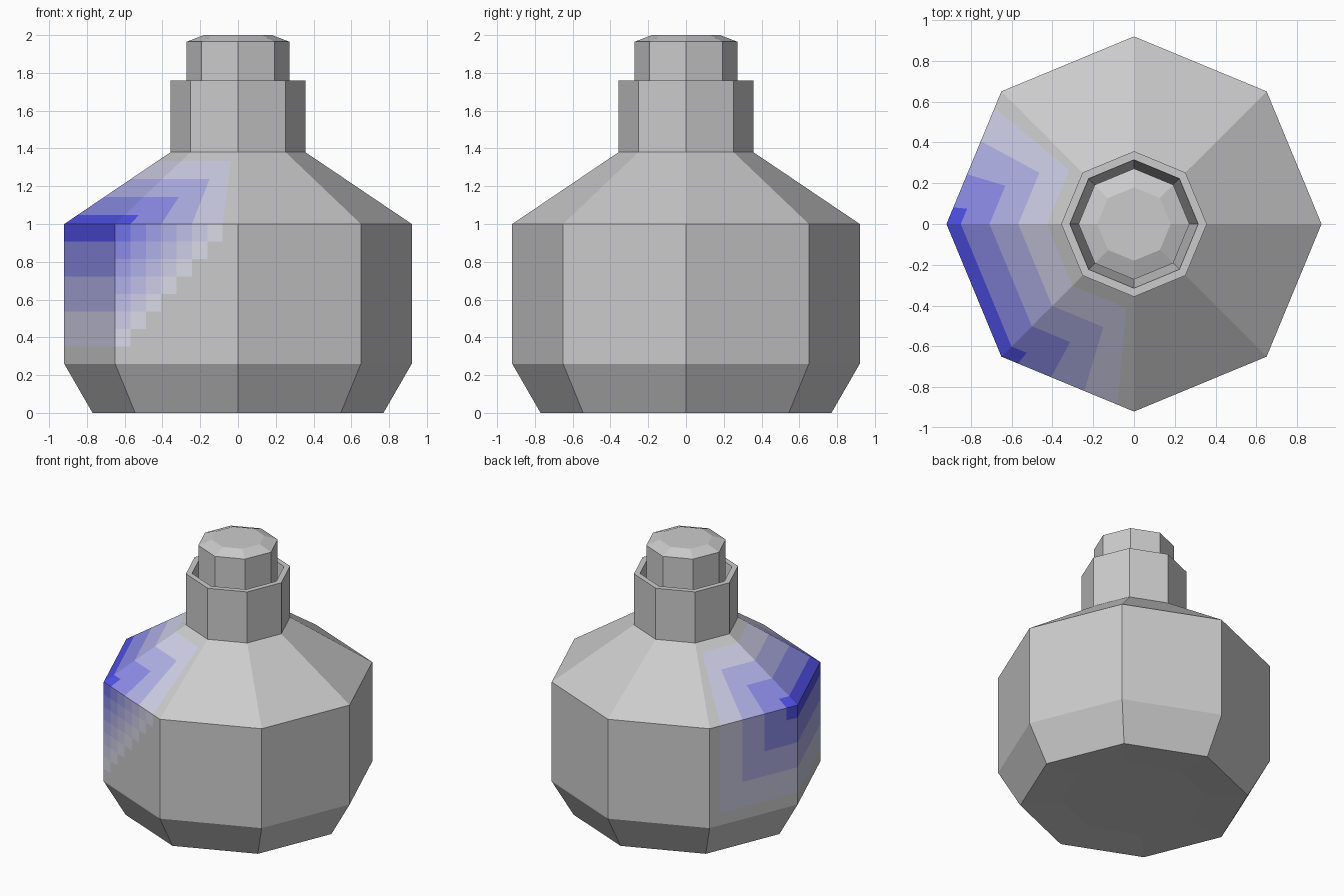
import bpy
import math
from mathutils import Vector

if "Cube" in bpy.data.objects:
    bpy.data.objects.remove(bpy.data.objects["Cube"])

SIDES = 8


def ring_point(r, z, i):
    a = 2 * math.pi * i / SIDES
    return Vector((r * math.cos(a), r * math.sin(a), z))


def make_object(name, verts, faces):
    mesh = bpy.data.meshes.new(name)
    mesh.from_pydata(verts, [], faces)
    obj = bpy.data.objects.new(name, mesh)
    bpy.context.collection.objects.link(obj)
    return obj


def lathe(name, profile, skip=()):
    """Eight-sided solid from a bottom-to-top profile, capped at both ends."""
    verts = [ring_point(r, z, i) for r, z in profile for i in range(SIDES)]
    faces = []
    for k in range(len(profile) - 1):
        for i in range(SIDES):
            if (k, i) not in skip:
                j = (i + 1) % SIDES
                a, b = k * SIDES, (k + 1) * SIDES
                faces.append((a + i, a + j, b + j, b + i))
    faces.append(tuple(reversed(range(SIDES))))
    top = (len(profile) - 1) * SIDES
    faces.append(tuple(range(top, top + SIDES)))
    return make_object(name, verts, faces)


# Bottle: shallow base dish, foot, belly, shoulder, neck, rim and inner neck
profile = [(0.49, 0.015), (0.77, 0.0), (0.92, 0.26), (0.92, 1.0),
           (0.357, 1.38), (0.357, 1.76), (0.315, 1.76), (0.272, 1.45)]
BELLY, SHOULDER = 2, 3
glazed = [(k, i) for k in (BELLY, SHOULDER) for i in (3, 4, 5)]
lathe("bottle", profile, skip=glazed)

# Stopper with a bevelled top
lathe("stopper", [(0.272, 1.45), (0.272, 1.965), (0.18, 2.0)])

# Blue glaze: the left panels, fading to grey in steps from the shoulder edge
N, SHADES = 8, 9
verts, faces, shades = [], [], []
for k, i in glazed:
    (r0, z0), (r1, z1) = profile[k], profile[k + 1]
    base = len(verts)
    for v in range(N + 1):
        for u in range(N + 1):
            low = ring_point(r0, z0, i).lerp(ring_point(r0, z0, i + 1), u / N)
            high = ring_point(r1, z1, i).lerp(ring_point(r1, z1, i + 1), u / N)
            verts.append(low.lerp(high, v / N))
    for v in range(N):
        for u in range(N):
            a = base + v * (N + 1) + u
            faces.append((a, a + 1, a + N + 2, a + N + 1))
            s, t = (u + 0.5) / N, (v + 0.5) / N
            side = {3: 1 - s, 4: 0, 5: s}[i]
            drop = 1 - t if k == BELLY else t
            if (k, i) == (BELLY, 5):
                w = max(0, 1 - side - drop)
            else:
                w = 1 - max(side, drop)
            shades.append(round(w * (SHADES - 1)))

glaze = make_object("blue_glaze", verts, faces)
for n in range(SHADES):
    w = n / (SHADES - 1)
    mat = bpy.data.materials.new(f"glaze_{n}")
    grey = 0.8 * (1 - w)
    mat.diffuse_color = (grey + 0.08 * w, grey + 0.08 * w, 0.8, 1) if n else (0.8, 0.8, 0.8, 1)
    mat.use_nodes = True
    mat.node_tree.nodes["Principled BSDF"].inputs["Base Color"].default_value = mat.diffuse_color
    glaze.data.materials.append(mat)
for poly, shade in zip(glaze.data.polygons, shades):
    poly.material_index = shade
